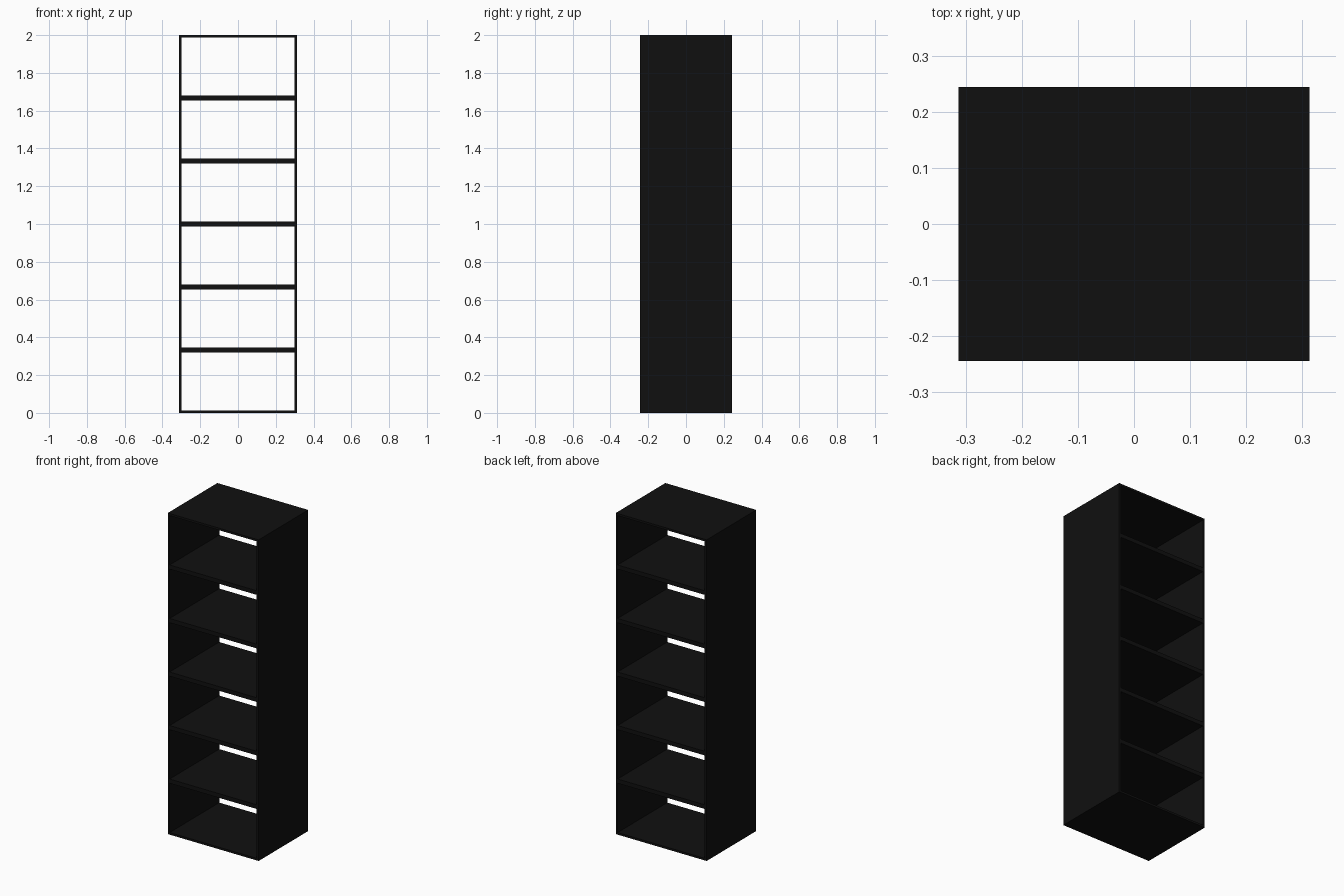
import bpy

cube = bpy.data.objects.get("Cube")
if cube:
    bpy.data.objects.remove(cube, do_unlink=True)

WIDTH, DEPTH, HEIGHT = 0.626, 0.488, 2.0
BOARD = 0.013          # thickness of one board
BAYS = 6

black = bpy.data.materials.new("matte_black")
black.use_nodes = True
colour = (0.005, 0.005, 0.005, 1)
black.diffuse_color = colour
bsdf = next(n for n in black.node_tree.nodes if n.type == "BSDF_PRINCIPLED")
bsdf.inputs["Base Color"].default_value = colour


def board(name, size, location):
    """Add a flat rectangular board."""
    bpy.ops.mesh.primitive_cube_add(size=1, location=location)
    obj = bpy.context.object
    obj.name = name
    obj.scale = size
    bpy.ops.object.transform_apply(location=False, rotation=False, scale=True)
    obj.data.materials.append(black)
    return obj


# Side panels, full height
for name, side in (("left_panel", 1), ("right_panel", -1)):
    board(name, (BOARD, DEPTH, HEIGHT),
          (side * (WIDTH - BOARD) / 2, 0, HEIGHT / 2))

# Top and bottom boards between the sides
inner = WIDTH - 2 * BOARD
board("bottom_board", (inner, DEPTH, BOARD), (0, 0, BOARD / 2))
board("top_board", (inner, DEPTH, BOARD), (0, 0, HEIGHT - BOARD / 2))

# Double-thickness shelves dividing the open bays
for i in range(1, BAYS):
    board(f"shelf_{i}", (inner, DEPTH, 2 * BOARD), (0, 0, HEIGHT * i / BAYS))
